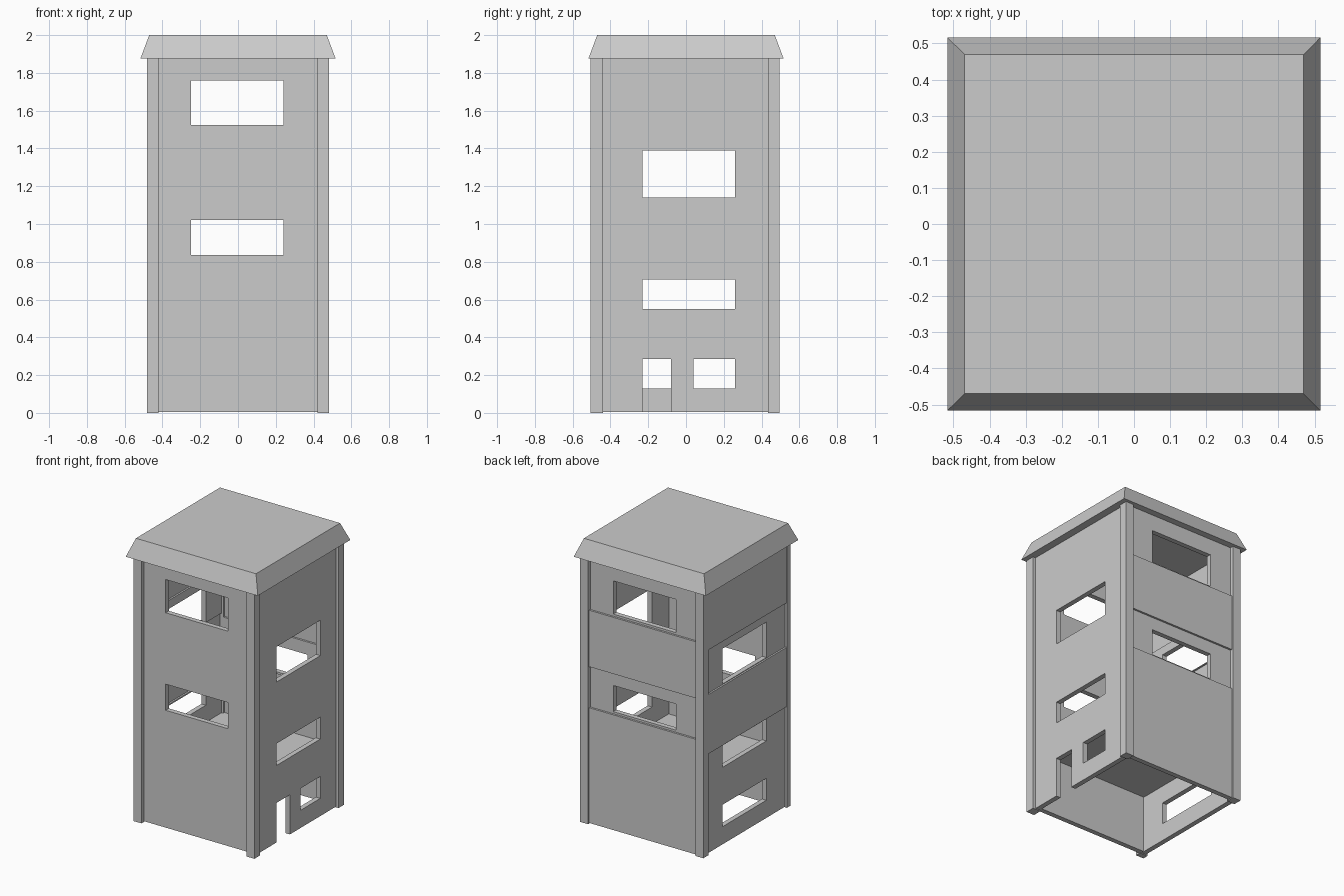
import bpy, bmesh

if "Cube" in bpy.data.objects:
    bpy.data.objects.remove(bpy.data.objects["Cube"])

T = 0.035  # wall thickness


def finish(name, bm):
    bmesh.ops.recalc_face_normals(bm, faces=bm.faces)
    me = bpy.data.meshes.new(name)
    bm.to_mesh(me)
    bm.free()
    ob = bpy.data.objects.new(name, me)
    bpy.context.collection.objects.link(ob)
    return ob


def box(name, x0, x1, y0, y1, z0, z1):
    bm = bmesh.new()
    bmesh.ops.create_cube(bm, size=1)
    for v in bm.verts:
        v.co = (x1 if v.co.x > 0 else x0, y1 if v.co.y > 0 else y0, z1 if v.co.z > 0 else z0)
    return finish(name, bm)


def panel(name, axis, outer, z0, z1, holes=()):
    """Wall sheet with rectangular openings (u0, u1, z0, z1), thickened inwards."""
    half = 0.43 if axis == 'y' else 0.445
    us = sorted({-half, half, *[u for h in holes for u in h[:2]]})
    zs = sorted({z0, z1, *[z for h in holes for z in h[2:]]})
    mid = outer - T / 2 if outer > 0 else outer + T / 2
    bm = bmesh.new()
    grid = {(u, z): bm.verts.new((u, mid, z) if axis == 'y' else (mid, u, z)) for u in us for z in zs}
    for a, b in zip(us, us[1:]):
        for c, d in zip(zs, zs[1:]):
            cu, cz = (a + b) / 2, (c + d) / 2
            if not any(h[0] < cu < h[1] and h[2] < cz < h[3] for h in holes):
                bm.faces.new([grid[a, c], grid[b, c], grid[b, d], grid[a, d]])
    for v in [v for v in bm.verts if not v.link_faces]:
        bm.verts.remove(v)
    ob = finish(name, bm)
    mod = ob.modifiers.new("thickness", 'SOLIDIFY')
    mod.thickness = T
    mod.offset = 0


# Window openings
fb_low, fb_high = (-0.25, 0.24, 0.835, 1.02), (-0.25, 0.24, 1.525, 1.76)
side_mid, side_high = (-0.23, 0.26, 0.55, 0.705), (-0.23, 0.26, 1.14, 1.39)
side_low = (-0.23, 0.26, 0.13, 0.285)
shop_window, door = (0.04, 0.26, 0.13, 0.285), (-0.23, -0.08, 0.005, 0.285)

# Flat front and right walls
panel("front_wall", 'y', -0.452, 0.005, 1.88, [fb_low, fb_high])
panel("right_wall", 'x', 0.462, 0.005, 1.88, [door, shop_window, side_mid, side_high])

# Back wall: windowed storeys set back from the plain ones
panel("back_wall_base", 'y', 0.484, 0.005, 0.82)
panel("back_wall_lower_windows", 'y', 0.47, 0.82, 1.11, [fb_low])
panel("back_wall_band", 'y', 0.484, 1.11, 1.51)
panel("back_wall_upper_windows", 'y', 0.47, 1.51, 1.88, [fb_high])

# Left wall: same alternation
panel("left_wall_base", 'x', -0.468, 0.005, 0.715, [side_low, side_mid])
panel("left_wall_band", 'x', -0.48, 0.715, 1.135)
panel("left_wall_windows", 'x', -0.468, 1.135, 1.45, [side_high])
panel("left_wall_top", 'x', -0.48, 1.45, 1.88)

# Corner pillars (the front left one stands slightly further in)
for xn, x0, x1 in (("left", -0.482, -0.42), ("right", 0.42, 0.482)):
    front = -0.48 if xn == "left" else -0.505
    for yn, y0, y1 in (("front", front, -0.44), ("back", 0.435, 0.495)):
        box(f"{yn}_{xn}_pillar", x0, x1, y0, y1, 0, 1.88)

# Floor above the ground storey
box("first_floor", -0.44, 0.44, -0.44, 0.46, 0.41, 0.43)

# Tapered flat-topped roof
roof = box("roof", -0.517, 0.517, -0.517, 0.517, 1.875, 2.0)
for v in roof.data.vertices:
    if v.co.z > 1.9:
        v.co.x *= 0.47 / 0.517
        v.co.y *= 0.47 / 0.517
